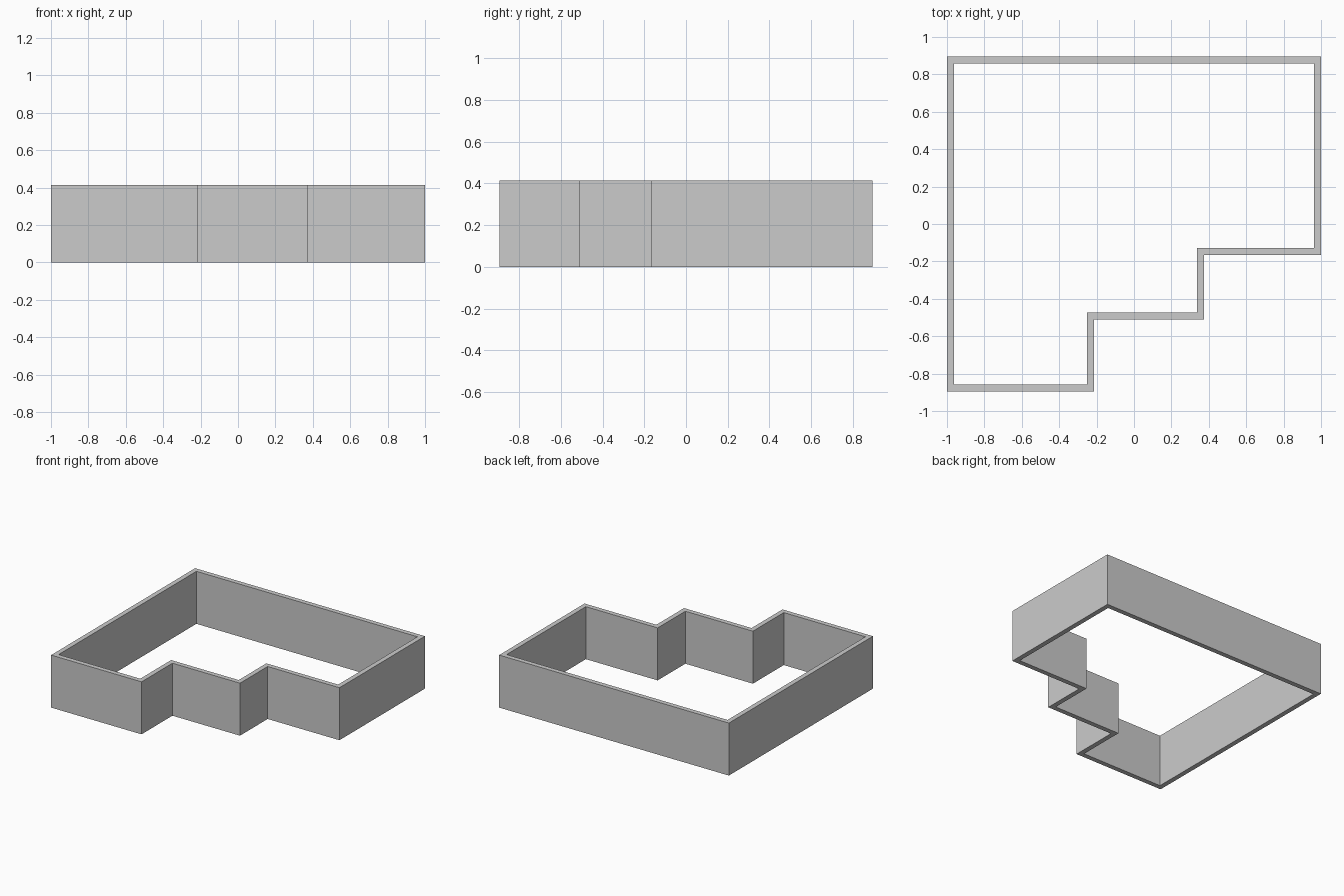
import bpy, bmesh
from mathutils import Vector

if "Cube" in bpy.data.objects:
    bpy.data.objects.remove(bpy.data.objects["Cube"])

HEIGHT = 0.413
THICK = 0.038

# Outer footprint, counter-clockwise, with two steps at the front right
outer = [Vector(p) for p in (
    (-1, -0.895), (-0.213, -0.895), (-0.213, -0.511), (0.375, -0.511),
    (0.375, -0.167), (1, -0.167), (1, 0.895), (-1, 0.895))]


def inset(points, d):
    """Mitred inward offset of a right-angled counter-clockwise outline."""
    result = []
    for i, p in enumerate(points):
        a = (p - points[i - 1]).normalized()
        b = (points[(i + 1) % len(points)] - p).normalized()
        result.append(p + d * Vector((-a.y - b.y, a.x + b.x)))
    return result


# Wall ring: flat mitred band at the base, extruded to full height
bm = bmesh.new()
out_v = [bm.verts.new((p.x, p.y, 0)) for p in outer]
in_v = [bm.verts.new((p.x, p.y, 0)) for p in inset(outer, THICK)]
n = len(outer)
base = [bm.faces.new((out_v[i], out_v[(i + 1) % n], in_v[(i + 1) % n], in_v[i]))
        for i in range(n)]
top = bmesh.ops.extrude_face_region(bm, geom=base, use_keep_orig=True)
top_verts = [g for g in top["geom"] if isinstance(g, bmesh.types.BMVert)]
bmesh.ops.translate(bm, verts=top_verts, vec=(0, 0, HEIGHT))
bmesh.ops.recalc_face_normals(bm, faces=bm.faces)

mesh = bpy.data.meshes.new("stepped_wall")
bm.to_mesh(mesh)
bm.free()
bpy.context.collection.objects.link(bpy.data.objects.new("stepped_wall", mesh))
